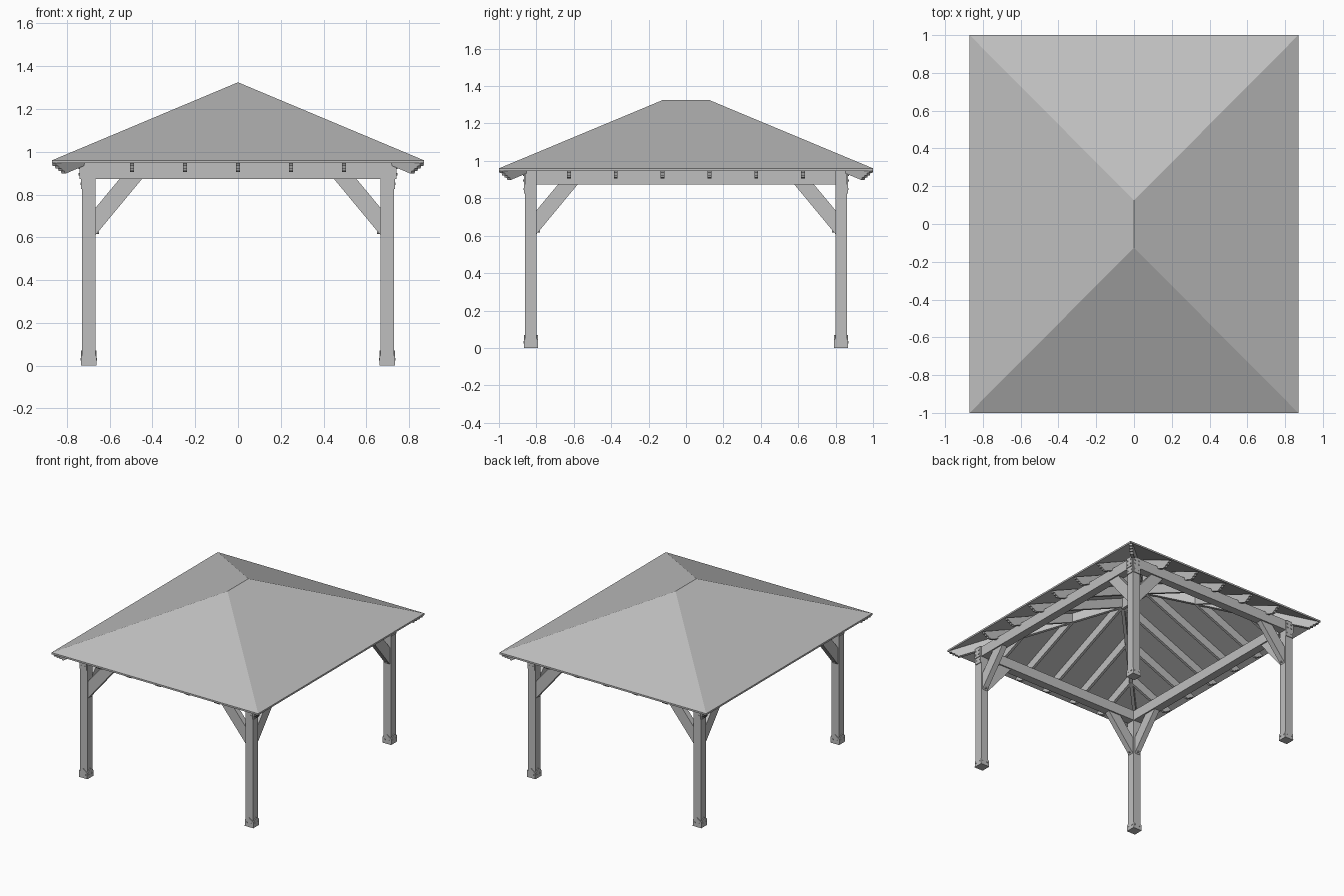
import bpy
import bmesh
from mathutils import Vector, Matrix

if "Cube" in bpy.data.objects:
    bpy.data.objects.remove(bpy.data.objects["Cube"])

grey = bpy.data.materials.new("timber_grey")
GREY = (0.52, 0.52, 0.52, 1)
grey.diffuse_color = GREY
grey.use_nodes = True
grey.node_tree.nodes["Principled BSDF"].inputs["Base Color"].default_value = GREY

# Main dimensions: eaves, ridge half length, post centres
EX, EY, EAVE, TOP, RIDGE = 0.87, 1.0, 0.96, 1.325, 0.125
PX, PY, HALF = 0.698, 0.829, 0.031
BEAM_LOW, BEAM_TOP = 0.873, 0.95
RISE = TOP - EAVE
CORNERS = [(sx, sy) for sx in (-1, 1) for sy in (-1, 1)]


def finish(bm, name):
    bmesh.ops.recalc_face_normals(bm, faces=bm.faces)
    mesh = bpy.data.meshes.new(name)
    bm.to_mesh(mesh)
    bm.free()
    mesh.materials.append(grey)
    obj = bpy.data.objects.new(name, mesh)
    bpy.context.collection.objects.link(obj)
    return obj


def prism(bm, profile, origin, direction, width):
    """Profile of (outward, height) points, extruded across its direction."""
    d = Vector((*direction, 0)).normalized()
    side = Vector((-d.y, d.x, 0)) * width / 2
    o = Vector((*origin, 0))
    rings = [[bm.verts.new(o + d * u + Vector((0, 0, z)) + side * k) for u, z in profile]
             for k in (-1, 1)]
    bm.faces.new(rings[0])
    bm.faces.new(rings[1][::-1])
    n = len(profile)
    for i in range(n):
        j = (i + 1) % n
        bm.faces.new((rings[0][i], rings[1][i], rings[1][j], rings[0][j]))


def box(bm, x, y, z0, z1, wx, wy):
    prism(bm, [(-wx / 2, z0), (wx / 2, z0), (wx / 2, z1), (-wx / 2, z1)], (x, y), (1, 0), wy)


def bolt(bm, pos, direction, r=0.006, length=0.012):
    d = Vector((*direction, 0))
    m = Matrix.Translation(pos) @ d.to_track_quat('Z', 'Y').to_matrix().to_4x4()
    bmesh.ops.create_cone(bm, cap_ends=True, segments=6, radius1=r, radius2=r,
                          depth=length, matrix=m)


# Hipped roof shell, open below
bm = bmesh.new()
shells = []
for drop in (0, 0.013):
    eaves = [bm.verts.new((x * EX, y * EY, EAVE - drop))
             for x, y in ((-1, -1), (1, -1), (1, 1), (-1, 1))]
    ridge = [bm.verts.new((0, y * RIDGE, TOP - drop)) for y in (-1, 1)]
    a, b, c, d = eaves
    f, k = ridge
    for face in ((a, b, f), (b, c, k, f), (c, d, k), (d, a, f, k)):
        bm.faces.new(face)
    shells.append(eaves)
for i in range(4):
    j = (i + 1) % 4
    bm.faces.new((shells[0][i], shells[0][j], shells[1][j], shells[1][i]))
finish(bm, "hip_roof")


def rafter(bm, eave_point, direction, run, slope, width):
    """Sloping rafter with a stepped, scalloped tail."""
    def low(u):
        return EAVE - 0.085 - slope * u
    tail = [(-0.012, 0.945), (-0.018, 0.934), (-0.032, 0.934), (-0.036, 0.922),
            (-0.052, 0.922), (-0.056, 0.911), (-0.07, 0.911), (-0.076, low(-0.076))]
    top = EAVE - 0.012
    prism(bm, [(-run, top + slope * run)] + tail + [(-run, low(-run))],
          eave_point, direction, width)


# Common and jack rafters
bm = bmesh.new()
for s in (-1, 1):
    for i in range(-2, 3):
        x = i * 0.248
        run = EY - RIDGE - (EY - RIDGE) * abs(x) / EX
        rafter(bm, (x, s * EY), (0, s), run, RISE / (EY - RIDGE), 0.02)
    for i in range(6):
        y = (i - 2.5) * 0.25
        run = EX - EX * max(0, abs(y) - RIDGE) / (EY - RIDGE)
        rafter(bm, (s * EX, y), (s, 0), run, RISE / EX, 0.02)
finish(bm, "rafters")

# Hip rafters and ridge board
bm = bmesh.new()
for sx, sy in CORNERS:
    way = Vector((sx * EX, sy * (EY - RIDGE)))
    rafter(bm, (sx * EX, sy * EY), way, way.length, RISE / way.length, 0.024)
finish(bm, "hip_rafters")
bm = bmesh.new()
box(bm, 0, 0, TOP - 0.1, TOP - 0.014, 0.022, 2 * RIDGE)
finish(bm, "ridge_board")

# Perimeter beams
bm = bmesh.new()
for s in (-1, 1):
    box(bm, 0, s * PY, BEAM_LOW, BEAM_TOP, 2 * (PX + 0.042), 2 * HALF)
    box(bm, s * PX, 0, BEAM_LOW, BEAM_TOP - 0.001, 2 * HALF, 2 * (PY + 0.036))
finish(bm, "perimeter_beams")

# Posts
bm = bmesh.new()
for sx, sy in CORNERS:
    box(bm, sx * PX, sy * PY, 0, BEAM_LOW, 2 * HALF, 2 * HALF)
finish(bm, "posts")

# Knee braces, two at each post
bm = bmesh.new()
for sx, sy in CORNERS:
    for d in ((-sx, 0), (0, -sy)):
        prism(bm, [(HALF, 0.61), (HALF + 0.218, BEAM_LOW), (HALF + 0.113, BEAM_LOW),
                   (HALF, 0.737)], (sx * PX, sy * PY), d, 0.042)
finish(bm, "knee_braces")

# Pointed base brackets and top plates on the posts
base = bmesh.new()
plates = bmesh.new()
bolts = bmesh.new()
for sx, sy in CORNERS:
    p = Vector((sx * PX, sy * PY, 0))
    box(base, p.x, p.y, 0, 0.006, 0.072, 0.072)
    for d in ((1, 0), (-1, 0), (0, 1), (0, -1)):
        out = Vector((*d, 0))
        across = Vector((-d[1], d[0], 0))
        face = p + out * (HALF + 0.002)
        prism(base, [(-0.034, 0), (0.034, 0), (0.034, 0.045), (0, 0.07), (-0.034, 0.045)],
              face.xy, across.xy, 0.007)
        for k in (-0.018, 0.018):
            bolt(bolts, face + across * k + Vector((0, 0, 0.03)), d)
        # Outward faces carry the beam-to-post plate
        if d[0] * sx > 0 or d[1] * sy > 0:
            edge = p + out * (0.041 if d[0] else 0.036)
            prism(plates, [(-0.03, 0.825), (0.03, 0.825), (0.03, 0.94), (-0.03, 0.94)],
                  (p + out * 0.033).xy, across.xy, 0.007)
            for k in (-0.017, 0.017):
                bolt(bolts, face + across * k + Vector((0, 0, 0.85)), d)
                for z in (0.895, 0.925):
                    bolt(bolts, edge + across * k + Vector((0, 0, z)), d)
        else:
            # Bolt at the foot of each brace
            bolt(bolts, p + out * (HALF + 0.012) + Vector((0, 0, 0.622)), d)
finish(base, "post_base_brackets")
finish(plates, "post_top_plates")
finish(bolts, "bolts")
